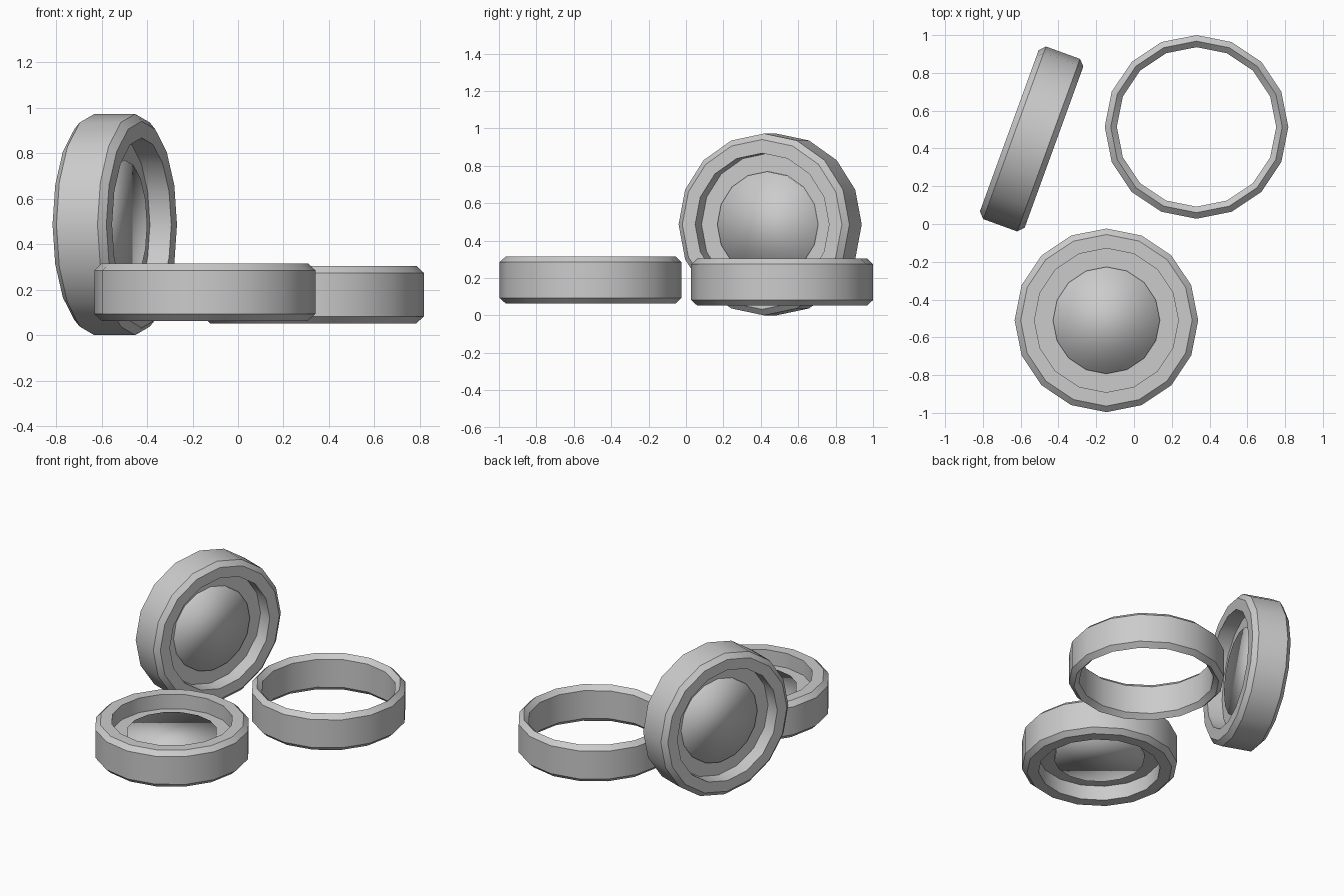
import bpy, bmesh, math
from mathutils import Matrix

if "Cube" in bpy.data.objects:
    bpy.data.objects.remove(bpy.data.objects["Cube"])

SIDES = 16
H = 0.126          # half width of a wheel
R = 0.486          # outer radius
BEV_R, BEV_Z = 0.032, 0.03


def lathe(name, half, matrix, closed, smooth):
    """Revolve a half profile (upper side, mirrored below) about the local z axis."""
    profile = half + [(r, -z) for r, z in reversed(half)]
    bm = bmesh.new()
    rings = []
    for r, z in profile:
        rings.append([bm.verts.new((r * math.cos(2 * math.pi * i / SIDES),
                                    r * math.sin(2 * math.pi * i / SIDES), z))
                      for i in range(SIDES)])
    pairs = list(zip(rings, rings[1:]))
    if closed:
        pairs.append((rings[-1], rings[0]))
    for a, b in pairs:
        for i in range(SIDES):
            j = (i + 1) % SIDES
            bm.faces.new((a[i], a[j], b[j], b[i]))
    if not closed:
        bm.faces.new(rings[0])
        bm.faces.new(rings[-1])
    bmesh.ops.recalc_face_normals(bm, faces=bm.faces)
    mesh = bpy.data.meshes.new(name)
    bm.to_mesh(mesh)
    bm.free()
    ob = bpy.data.objects.new(name, mesh)
    bpy.context.collection.objects.link(ob)
    ob.matrix_world = matrix
    bpy.ops.object.select_all(action='DESELECT')
    ob.select_set(True)
    bpy.context.view_layer.objects.active = ob
    if smooth:
        bpy.ops.object.shade_smooth_by_angle(angle=math.radians(smooth))
    else:
        bpy.ops.object.shade_smooth()
    return ob


def wheel(prefix, matrix):
    # tyre with a recessed web on both faces
    lathe(prefix + "_tyre",
          [(0.25, H - 0.10), (0.381, H - 0.10), (0.381, H),
           (R - BEV_R, H), (R, H - BEV_Z)], matrix, True, 30)
    # slightly raised hub through the middle
    lathe(prefix + "_hub", [(0.283, H - 0.077)], matrix, False, None)


# wheel lying flat at the front
wheel("flat_wheel", Matrix.Translation((-0.146, -0.51, 0.189)))

# wheel standing on its tread, turned 20 degrees
wheel("standing_wheel", Matrix.Translation((-0.542, 0.45, R))
      @ Matrix.Rotation(math.radians(-20), 4, 'Z')
      @ Matrix.Rotation(math.radians(90), 4, 'Y'))

# open ring lying flat at the back, chamfered inside and out
lathe("open_ring",
      [(R - 2 * BEV_R, H - BEV_Z), (R - BEV_R, H), (R, H - BEV_Z)],
      Matrix.Translation((0.331, 0.514, 0.178)), True, 30)
